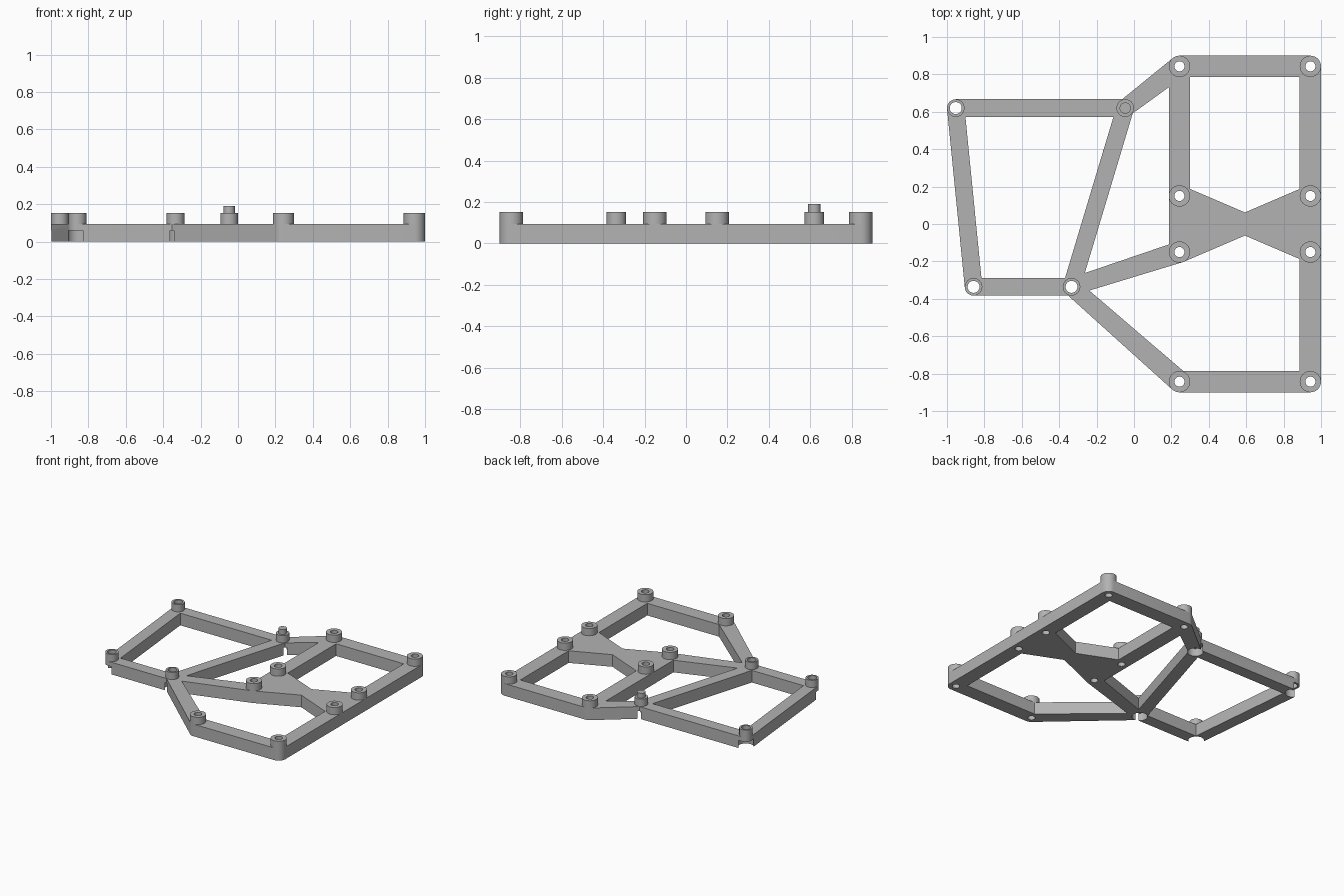
import bpy, bmesh, math
from mathutils import Vector

default = bpy.data.objects.get("Cube")
if default:
    bpy.data.objects.remove(default, do_unlink=True)

FRAME_TOP, BOSS_TOP, PEG_TOP = 0.095, 0.152, 0.19
SOCKET_TOP = 0.06
WIDE, NARROW = 0.057, 0.047
SIDES = 32

grey = bpy.data.materials.new("plain_grey")
grey.use_nodes = True
grey.diffuse_color = (0.45, 0.45, 0.45, 1)
grey.node_tree.nodes["Principled BSDF"].inputs["Base Color"].default_value = grey.diffuse_color

# Mounting points: x, y, radius
posts = {
    "back_left": (0.943, 0.843, WIDE), "back_inner": (0.243, 0.843, WIDE),
    "upper_left": (0.943, 0.15, WIDE), "upper_inner": (0.243, 0.15, WIDE),
    "lower_left": (0.943, -0.15, WIDE), "lower_inner": (0.243, -0.15, WIDE),
    "front_left": (0.943, -0.843, WIDE), "front_inner": (0.243, -0.843, WIDE),
    "back_right": (-0.953, 0.62, NARROW), "peg": (-0.047, 0.62, NARROW),
    "front_right": (-0.858, -0.336, NARROW), "hub": (-0.334, -0.336, NARROW),
}
bars = [
    ("front_left", "back_left"), ("back_left", "back_inner"),
    ("back_inner", "lower_inner"), ("front_left", "front_inner"),
    ("upper_inner", "lower_left"), ("lower_inner", "upper_left"),
    ("front_inner", "hub"), ("lower_inner", "hub"), ("back_inner", "peg"),
    ("peg", "hub"), ("peg", "back_right"), ("back_right", "front_right"),
    ("front_right", "hub"),
]


def ring(x, y, r, z):
    step = math.tau / SIDES
    return [Vector((x + r * math.cos(i * step), y + r * math.sin(i * step), z))
            for i in range(SIDES)]


def finish(name, bm):
    bmesh.ops.recalc_face_normals(bm, faces=bm.faces)
    mesh = bpy.data.meshes.new(name)
    bm.to_mesh(mesh)
    bm.free()
    mesh.materials.append(grey)
    obj = bpy.data.objects.new(name, mesh)
    bpy.context.collection.objects.link(obj)
    return obj


def hull(name, points):
    """Solid convex prism around the given points."""
    bm = bmesh.new()
    for p in points:
        bm.verts.new(p)
    out = bmesh.ops.convex_hull(bm, input=bm.verts)
    loose = [v for v in bm.verts if not v.link_faces]
    bmesh.ops.delete(bm, geom=loose, context="VERTS")
    bmesh.ops.dissolve_limit(bm, angle_limit=0.01, verts=bm.verts, edges=bm.edges)
    return finish(name, bm)


def disc(name, x, y, r, z0, z1):
    return hull(name, ring(x, y, r, z0) + ring(x, y, r, z1))


def tube(name, x, y, outer, inner, z0, z1):
    """Closed ring-shaped solid."""
    bm = bmesh.new()
    loops = [[bm.verts.new(p) for p in ring(x, y, r, z)]
             for r, z in ((outer, z0), (outer, z1), (inner, z1), (inner, z0))]
    for a, b in zip(loops, loops[1:] + loops[:1]):
        for i in range(SIDES):
            j = (i + 1) % SIDES
            bm.faces.new((a[i], a[j], b[j], b[i]))
    return finish(name, bm)


def combine(target, tool, operation):
    mod = target.modifiers.new(operation.lower(), "BOOLEAN")
    mod.operation, mod.solver, mod.object = operation, "EXACT", tool
    bpy.context.view_layer.objects.active = target
    bpy.ops.object.modifier_apply(modifier=mod.name)
    bpy.data.objects.remove(tool, do_unlink=True)


# Frame: every bar is the hull of its two round ends
frame = None
for a, b in bars:
    pts = [p for end in (posts[a], posts[b]) for z in (0, FRAME_TOP)
           for p in ring(*end, z)]
    bar = hull("frame", pts)
    if frame is None:
        frame = bar
    else:
        combine(frame, bar, "UNION")

# Solid web between the crossed bars
for side in ("inner", "left"):
    corners = [Vector((x, y, z)) for z in (0, FRAME_TOP)
               for x, y in (posts["upper_" + side][:2], posts["lower_" + side][:2], (0.593, 0))]
    combine(frame, hull("web", corners), "UNION")

# Bosses, peg, through holes and underside sockets
parts = [frame]
for name, (x, y, r) in posts.items():
    narrow = r == NARROW
    bore = 0.032 if narrow else 0.027
    if name == "peg":
        parts.append(disc("peg_boss", x, y, r, FRAME_TOP, BOSS_TOP))
        parts.append(disc("peg_pin", x, y, 0.03, BOSS_TOP, PEG_TOP))
    else:
        parts.append(tube(name + "_boss", x, y, r, bore, FRAME_TOP, BOSS_TOP))
        combine(frame, disc("bore", x, y, bore, -0.1, FRAME_TOP + 0.1), "DIFFERENCE")
    if narrow:
        combine(frame, disc("socket", x, y, 0.056, -0.1, SOCKET_TOP), "DIFFERENCE")

frame.name = "frame"
bpy.ops.object.select_all(action="DESELECT")
for obj in parts:
    obj.select_set(True)
bpy.context.view_layer.objects.active = frame
bpy.ops.object.shade_smooth_by_angle(angle=math.radians(30))
